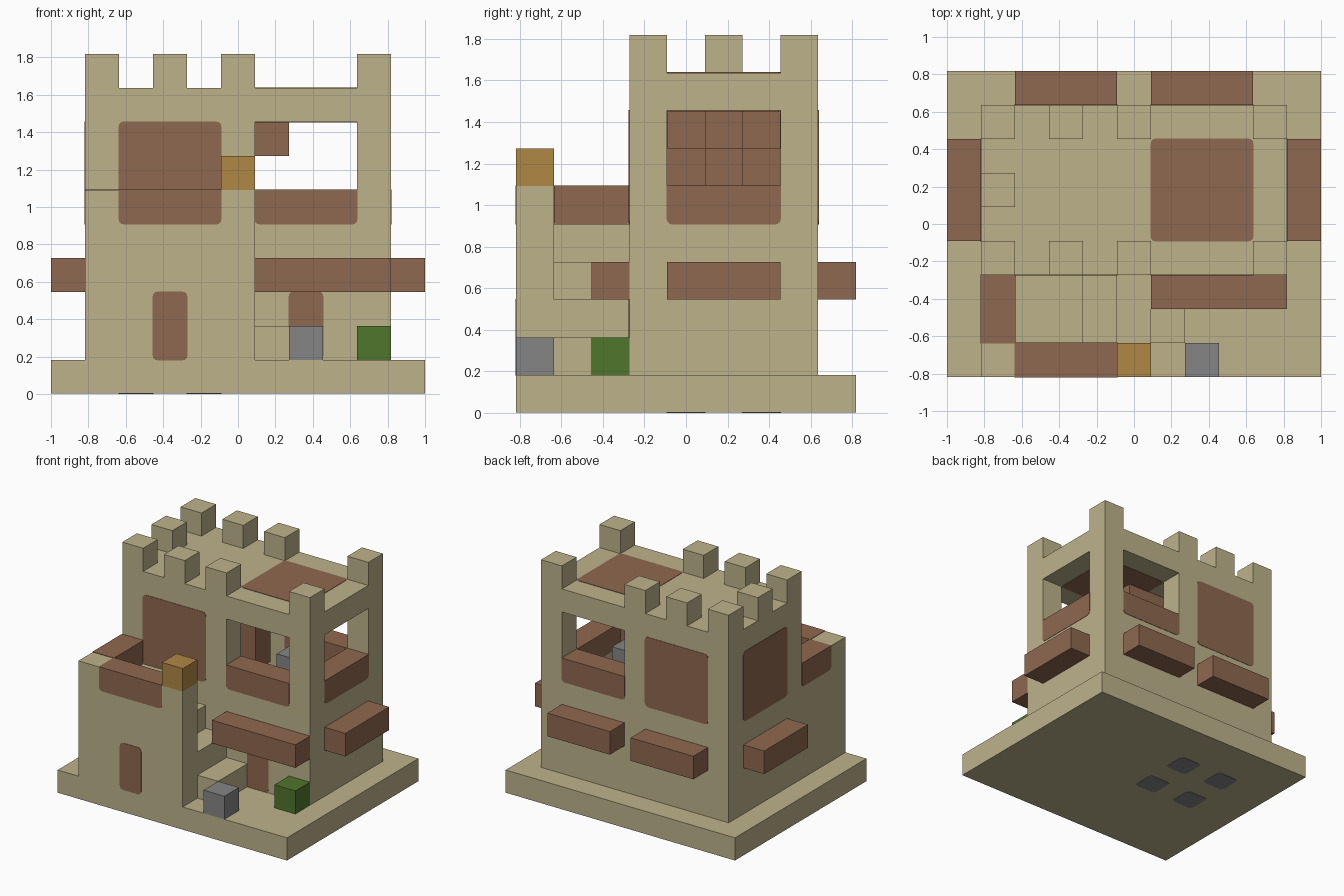
import bpy, bmesh
from mathutils import Vector

if "Cube" in bpy.data.objects:
    bpy.data.objects.remove(bpy.data.objects["Cube"])

U = 2 / 11      # one block
SKIN = 0.003    # flush panels stand this far proud of the wall
ROUND = 0.03


def material(name, r, g, b):
    m = bpy.data.materials.new(name)
    m.use_nodes = True
    m.diffuse_color = (r, g, b, 1)
    m.node_tree.nodes["Principled BSDF"].inputs["Base Color"].default_value = (r, g, b, 1)
    return m


SAND = material("sandstone", 0.51, 0.45, 0.26)
BROWN = material("brown wood", 0.275, 0.138, 0.08)
GOLD = material("gold", 0.434, 0.242, 0.058)
GRAY = material("gray stone", 0.235, 0.235, 0.24)
GREEN = material("green", 0.08, 0.181, 0.025)


def spot(i, j, k):
    return Vector((i * U - 1, j * U - 4.5 * U, k * U))


def add_box(bm, x, y, z, grow=0.0):
    lo, hi = spot(x[0], y[0], z[0]), spot(x[1], y[1], z[1])
    made = bmesh.ops.create_cube(bm, size=1)["verts"]
    for v in made:
        for a in range(3):
            v.co[a] = hi[a] + grow if v.co[a] > 0 else lo[a] - grow
    return made


def finish(name, bm, mat):
    mesh = bpy.data.meshes.new(name)
    bm.to_mesh(mesh)
    bm.free()
    mesh.materials.append(mat)
    ob = bpy.data.objects.new(name, mesh)
    bpy.context.collection.objects.link(ob)
    return ob


def blocks(name, mat, *boxes):
    bm = bmesh.new()
    for b in boxes:
        add_box(bm, *b)
    return finish(name, bm, mat)


def panel(name, x, y, z, axis, mat=BROWN, low_only=False):
    """Flush panel through a wall, corners rounded around the given axis."""
    bm = bmesh.new()
    add_box(bm, x, y, z, SKIN)
    mid = (z[0] + z[1]) / 2 * U
    edges = []
    for e in bm.edges:
        along = abs((e.verts[0].co - e.verts[1].co).normalized()[axis]) > 0.9
        if along and not (low_only and e.verts[0].co.z > mid):
            edges.append(e)
    bmesh.ops.bevel(bm, geom=edges, offset=ROUND, segments=3, profile=0.5, affect='EDGES')
    return finish(name, bm, mat)


# Base slab, lifted a hair so the foot patches sit on the ground
base = blocks("base", SAND, ((0, 11), (0, 9), (0, 1)))
for v in base.data.vertices:
    if v.co.z < SKIN:
        v.co.z = SKIN

# Keep: lower walls, piers between the window openings, roof
blocks("keep_walls", SAND,
       ((1, 10), (3, 4), (1, 6)), ((1, 10), (7, 8), (1, 6)),
       ((1, 2), (4, 7), (1, 8)), ((9, 10), (4, 7), (1, 6)),
       ((1, 6), (3, 4), (6, 8)), ((1, 6), (7, 8), (6, 8)),
       ((9, 10), (3, 4), (6, 8)), ((9, 10), (7, 8), (6, 8)))
blocks("keep_roof", SAND, ((1, 10), (3, 8), (8, 9)))

# Battlements
spots = [(i, j) for i in (1, 3, 5, 9) for j in (3, 7)] + [(1, 5)]
blocks("battlements", SAND, *[((i, i + 1), (j, j + 1), (9, 10)) for i, j in spots])

# Closed shutters, hatch and doors
panel("front_shutter", (2, 5), (3, 4), (5, 8), 1)
panel("back_shutter", (2, 5), (7, 8), (5, 8), 1)
panel("right_shutter", (1, 2), (4, 7), (5, 8), 0)
panel("roof_hatch", (6, 9), (4, 7), (8, 9), 2)
panel("keep_door", (7, 8), (3, 4), (1, 3), 1)
panel("tower_door", (3, 4), (0, 1), (1, 3), 1)

# Sills under the open windows
panel("front_sill", (6, 9), (3, 4), (5, 6), 1, low_only=True)
panel("back_sill", (6, 9), (7, 8), (5, 6), 1, low_only=True)
panel("left_sill", (9, 10), (4, 7), (5, 6), 0, low_only=True)

# Ledges jutting out of the keep
blocks("ledges", BROWN,
       ((0, 1), (4, 7), (3, 4)), ((10, 11), (4, 7), (3, 4)),
       ((2, 5), (8, 9), (3, 4)), ((6, 9), (8, 9), (3, 4)))
blocks("front_awning", BROWN, ((6, 10), (2, 3), (3, 4)))

# Front tower with its parapet, deck and staircase
blocks("tower_walls", SAND, ((1, 6), (0, 1), (1, 6)), ((1, 2), (1, 3), (1, 6)))
blocks("tower_deck", SAND, ((2, 4), (1, 3), (1, 5)))
blocks("stairs", SAND, *[((i, i + 1), (1, 3), (1, 8 - i)) for i in (4, 5)],
       ((6, 7), (1, 3), (1, 2)))
panel("tower_front_parapet", (2, 5), (0, 1), (5, 6), 1, low_only=True)
panel("tower_side_parapet", (1, 2), (1, 3), (5, 6), 0, low_only=True)

# Loose blocks
blocks("gold_block", GOLD, ((5, 6), (0, 1), (6, 7)))
blocks("stone_block", GRAY, ((7, 8), (0, 1), (1, 2)))
blocks("green_block", GREEN, ((9, 10), (2, 3), (1, 2)))

# Figure standing inside the keep, its feet showing under the base
for i in (2, 4):
    for j in (4, 6):
        foot = panel("foot", (i, i + 1), (j, j + 1), (0, 2), 2, GRAY)
        foot.location.z = SKIN
blocks("figure_body", BROWN, ((2, 5), (4, 7), (2, 7)))
blocks("figure_neck", BROWN, ((5, 6), (5, 6), (5, 8)))
blocks("figure_head", BROWN, ((6, 7), (5, 6), (7, 8)))
blocks("inner_stone", GRAY, ((7, 8), (5, 6), (5, 6)))
